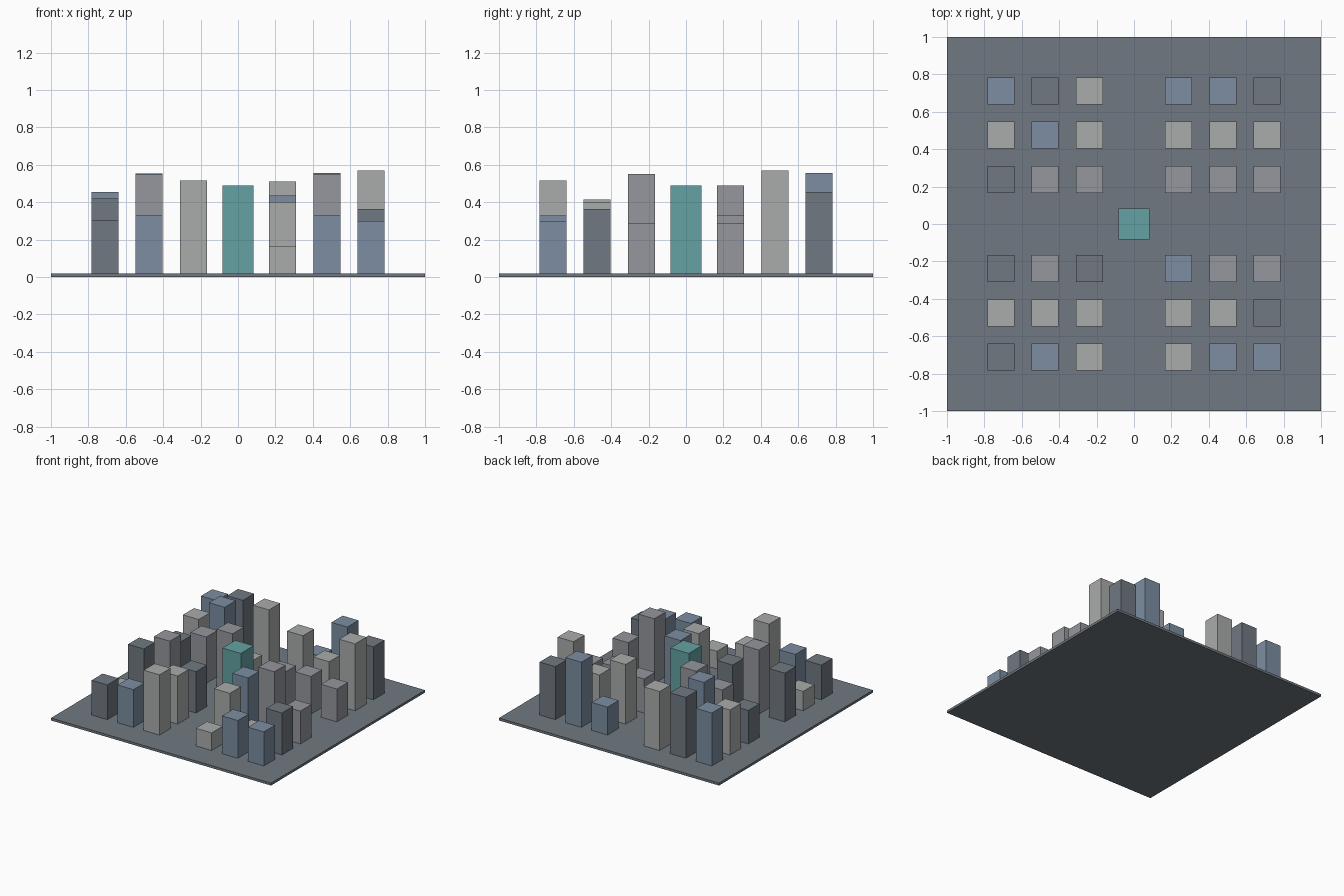
import bpy

if "Cube" in bpy.data.objects:
    bpy.data.objects.remove(bpy.data.objects["Cube"])

def material(name, rgb):
    m = bpy.data.materials.new(name)
    m.diffuse_color = (*rgb, 1)
    m.use_nodes = True
    m.node_tree.nodes["Principled BSDF"].inputs["Base Color"].default_value = m.diffuse_color
    return m

MATS = {
    "L": material("light_concrete", (0.40, 0.41, 0.41)),
    "G": material("grey_concrete", (0.30, 0.31, 0.34)),
    "D": material("dark_slate", (0.16, 0.19, 0.22)),
    "B": material("blue_glass", (0.20, 0.27, 0.36)),
    "T": material("teal_glass", (0.13, 0.36, 0.37)),
}

def block(name, x, y, width, z0, z1, mat):
    bpy.ops.mesh.primitive_cube_add(size=1, location=(x, y, (z0 + z1) / 2))
    ob = bpy.context.object
    ob.name = name
    ob.scale = (width, width, z1 - z0)
    ob.data.materials.append(MATS[mat])
    return ob

# ground slab
GROUND = 0.02
block("ground_slab", 0, 0, 2, 0, GROUND, "D")

# central tower
block("central_tower", 0, 0, 0.167, GROUND, 0.49, "T")

# city blocks: front row to back row, left to right (colour, roof height)
AXIS = [-0.711, -0.475, -0.237, 0.237, 0.475, 0.711]
ROWS = [
    "D.305 B.33 L.515 L.165 B.33 B.30",
    "L.18 L.20 L.415 L.40 L.155 D.365",
    "D.42 G.547 D.36 B.435 G.55 G.29",
    "D.295 G.40 G.49 G.30 G.33 G.29",
    "L.39 B.553 L.17 L.51 L.36 L.57",
    "B.455 D.52 L.505 B.25 B.555 D.455",
]
for r, (y, row) in enumerate(zip(AXIS, ROWS), 1):
    for c, (x, spec) in enumerate(zip(AXIS, row.split()), 1):
        block(f"building_row{r}_col{c}", x, y, 0.144, GROUND, float(spec[1:]), spec[0])
